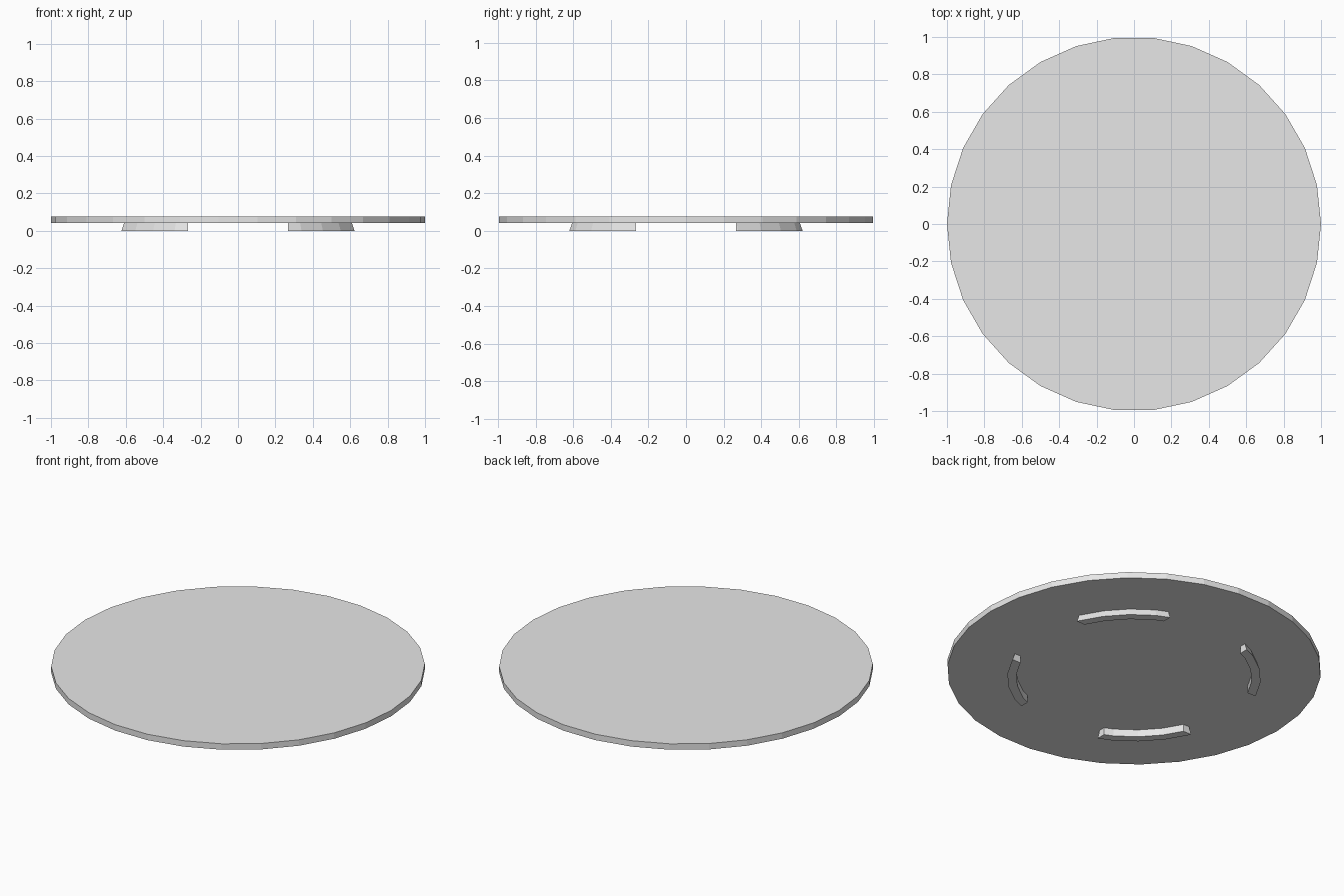
import bpy, bmesh
from math import cos, sin, tau

SIDES = 30
FOOT_H = 0.042      # height of the feet
TOP_Z = 0.077       # top of the plate
SLOT = 0.267        # half width of the gaps between feet

default = bpy.data.objects.get("Cube")
if default:
    bpy.data.objects.remove(default, do_unlink=True)

grey = bpy.data.materials.new("light grey")
grey.use_nodes = True
grey.diffuse_color = (0.8, 0.8, 0.8, 1)
grey.node_tree.nodes["Principled BSDF"].inputs["Base Color"].default_value = (0.8, 0.8, 0.8, 1)


def finish(bm, name):
    bmesh.ops.recalc_face_normals(bm, faces=bm.faces)
    mesh = bpy.data.meshes.new(name)
    bm.to_mesh(mesh)
    bm.free()
    mesh.materials.append(grey)
    obj = bpy.data.objects.new(name, mesh)
    bpy.context.collection.objects.link(obj)
    return obj


def circle(bm, radius, z):
    return [bm.verts.new((radius * cos(i * tau / SIDES), radius * sin(i * tau / SIDES), z))
            for i in range(SIDES)]


def bridge(bm, a, b):
    for i in range(SIDES):
        j = (i + 1) % SIDES
        bm.faces.new((a[i], a[j], b[j], b[i]))


# Round plate
bm = bmesh.new()
low, high = circle(bm, 1, FOOT_H), circle(bm, 1, TOP_Z)
bridge(bm, low, high)
bm.faces.new(low)
bm.faces.new(high)
finish(bm, "plate")

# Four curved feet: a ring flared outward at its base, cut by a cross-shaped gap
for name, sx, sy in (("front_left_foot", 1, -1), ("front_right_foot", -1, -1),
                     ("back_left_foot", 1, 1), ("back_right_foot", -1, 1)):
    bm = bmesh.new()
    profile = ((0.63, 0), (0.679, 0), (0.665, FOOT_H), (0.63, FOOT_H))
    rings = [circle(bm, r, z) for r, z in profile]
    for k, ring in enumerate(rings):
        bridge(bm, ring, rings[(k + 1) % len(rings)])
    for normal in ((sx, 0, 0), (0, sy, 0)):
        cut = bmesh.ops.bisect_plane(
            bm, geom=bm.verts[:] + bm.edges[:] + bm.faces[:],
            plane_co=(sx * SLOT, sy * SLOT, 0), plane_no=normal, clear_inner=True)
        edges = [e for e in bm.edges if e.is_boundary]
        bmesh.ops.holes_fill(bm, edges=edges, sides=0)
    finish(bm, name)
